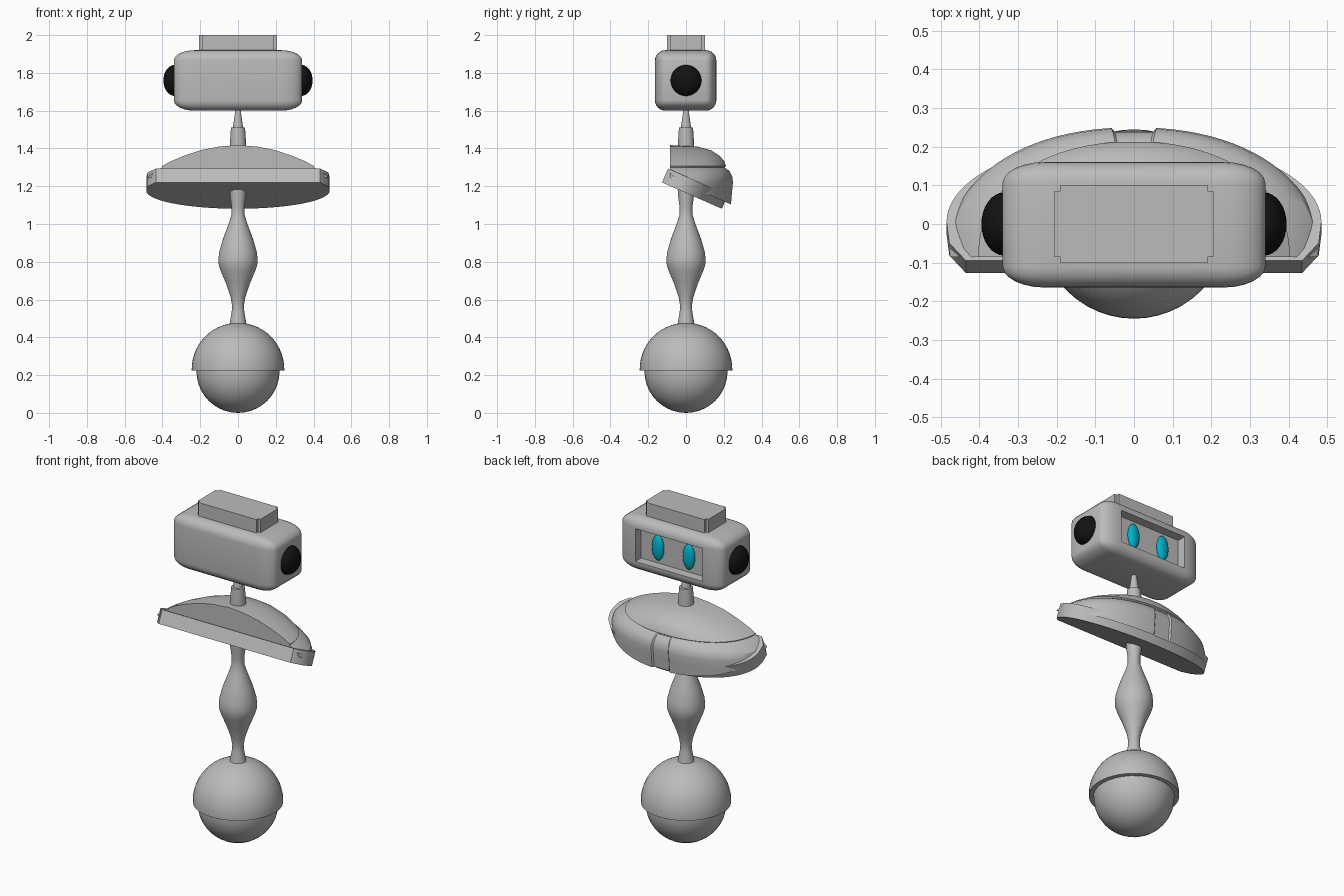
import bpy, bmesh, math
from mathutils import Matrix, Vector

if "Cube" in bpy.data.objects:
    bpy.data.objects.remove(bpy.data.objects["Cube"])


def material(name, rgb):
    m = bpy.data.materials.new(name)
    m.diffuse_color = (*rgb, 1)
    m.use_nodes = True
    m.node_tree.nodes["Principled BSDF"].inputs["Base Color"].default_value = m.diffuse_color
    return m


GREY = material("light_grey", (0.5, 0.5, 0.5))
BLACK = material("black", (0.006, 0.006, 0.006))
CYAN = material("cyan", (0.0, 0.45, 0.6))


def finish(bm, name, mat, angle=35):
    bmesh.ops.recalc_face_normals(bm, faces=bm.faces)
    me = bpy.data.meshes.new(name)
    bm.to_mesh(me)
    bm.free()
    me.materials.append(mat)
    ob = bpy.data.objects.new(name, me)
    bpy.context.collection.objects.link(ob)
    bpy.ops.object.select_all(action='DESELECT')
    ob.select_set(True)
    bpy.context.view_layer.objects.active = ob
    bpy.ops.object.shade_smooth_by_angle(angle=math.radians(angle))
    return ob


def lathe(name, profile, mat, angle=35, n=48):
    """Spin (radius, z) points round the z axis."""
    bm = bmesh.new()
    vs = [bm.verts.new((r, 0, z)) for r, z in profile]
    es = [bm.edges.new(p) for p in zip(vs, vs[1:])]
    bmesh.ops.spin(bm, geom=vs + es, cent=(0, 0, 0), axis=(0, 0, 1),
                   angle=math.tau, steps=n)
    bmesh.ops.remove_doubles(bm, verts=bm.verts, dist=1e-4)
    return finish(bm, name, mat, angle)


def ellipsoid(name, centre, radii, mat):
    bm = bmesh.new()
    bmesh.ops.create_uvsphere(bm, u_segments=32, v_segments=20, radius=1,
                              matrix=Matrix.Translation(centre) @ Matrix.Diagonal((*radii, 1)))
    return finish(bm, name, mat)


def prism(name, outline, depth, place, mat):
    """Extrude a flat outline; place(x, y, t) maps it into the model."""
    bm = bmesh.new()
    low = [bm.verts.new(place(x, y, 0)) for x, y in outline]
    top = [bm.verts.new(place(x, y, depth)) for x, y in outline]
    bm.faces.new(low)
    bm.faces.new(top)
    for i in range(len(low)):
        j = (i + 1) % len(low)
        bm.faces.new((low[i], low[j], top[j], top[i]))
    return finish(bm, name, mat)


def arc(r, z, a0, a1, n=14):
    return [(r * math.cos(math.radians(a0 + (a1 - a0) * i / n)),
             z + r * math.sin(math.radians(a0 + (a1 - a0) * i / n))) for i in range(n + 1)]


# rolling ball and the half-shell cover over it
ellipsoid("ball", (0, 0, 0.22), (0.22, 0.22, 0.22), GREY)
lathe("ball_cover", [(0.2, 0.225), (0.245, 0.225)] + arc(0.245, 0.232, 0, 90), GREY)

# spine with a swollen middle
lathe("spine", [(0.05, 0.45), (0.044, 0.475), (0.034, 0.53), (0.031, 0.565), (0.038, 0.61),
                (0.065, 0.69), (0.093, 0.755), (0.102, 0.785), (0.104, 0.81), (0.1, 0.85),
                (0.08, 0.92), (0.05, 1.0), (0.034, 1.05), (0.034, 1.09), (0.042, 1.15),
                (0.045, 1.2)], GREY)

# tilted chest plate with chamfered corners and a half-oval edge
S, C = math.sin(math.radians(23.7)), math.cos(math.radians(23.7))
half = [(0.435, 0.0), (0.478, 0.05)]
half += [(0.485 * math.cos(a), 0.11 + 0.236 * math.sin(a))
         for a in [math.pi / 2 * i / 24 for i in range(24)]]
outline = half + [(0, 0.346)] + [(-x, y) for x, y in reversed(half)]
prism("chest_plate", outline, 0.08,
      lambda x, u, t: (x, -0.127 + u * C + t * S, 1.22 - u * S + t * C), GREY)

# chest shell: half-oval sections stacked up (z, half width, front reach)
BACK = -0.085
rows = [(1.05, .485, .235), (1.17, .485, .245), (1.22, .485, .25), (1.25, .475, .247),
        (1.28, .44, .232), (1.295, .41, .212), (1.30, .40, .203), (1.306, .403, .213),
        (1.33, .36, .205), (1.36, .29, .18), (1.39, .20, .135), (1.41, .10, .06),
        (1.417, .01, -.07)]
angles = [math.pi * i / 48 for i in range(49) if abs(i - 24) > 1]
angles += [math.pi / 2 + s * d for s in (-1, 1) for d in (0.085, 0.1)]
angles.sort()
bm = bmesh.new()
rings = []
for z, rx, reach in rows:
    ring = []
    for a in angles:
        # the seam down the middle of the lower bulge is sunk a little
        sunk = 0.009 if z < 1.296 and abs(a - math.pi / 2) < 0.09 else 0
        c, s = math.cos(a), max(math.sin(a), 0)
        x = math.copysign(abs(c) ** 0.92, c) * rx
        ring.append(bm.verts.new((x, BACK + (reach - BACK) * s ** 0.92 - sunk, z)))
    rings.append(ring)
for lo, hi in zip(rings, rings[1:]):
    for i in range(len(lo)):
        j = (i + 1) % len(lo)
        bm.faces.new((lo[i], lo[j], hi[j], hi[i]))
bm.faces.new(rings[-1])
bmesh.ops.bisect_plane(bm, geom=bm.verts[:] + bm.edges[:] + bm.faces[:],
                       plane_co=(0, -0.111, 1.257), plane_no=(0, S, C), clear_inner=True)
finish(bm, "chest_shell", GREY, 30)

# neck
lathe("neck", [(0.043, 1.37), (0.043, 1.43), (0.037, 1.51), (0.027, 1.512),
               (0.02, 1.56), (0.012, 1.62)], GREY)

# head: rounded box with a sunken face panel on the +y side
bm = bmesh.new()
bmesh.ops.create_cube(bm, size=1, matrix=Matrix.Diagonal((0.34, 0.325, 0.32, 1)))
bmesh.ops.bevel(bm, geom=bm.edges[:], offset=0.055, segments=6, profile=0.5, affect='EDGES')
bmesh.ops.transform(bm, verts=bm.verts,
                    matrix=Matrix.Translation((0, -0.002, 1.76)) @ Matrix.Diagonal((2, 1, 1, 1)))
bmesh.ops.recalc_face_normals(bm, faces=bm.faces)
bm.normal_update()
panel = max(bm.faces, key=lambda f: f.calc_center_median().y + f.calc_area())
panel = max((f for f in bm.faces if f.normal.y > 0.99), key=lambda f: f.calc_area())
bmesh.ops.inset_individual(bm, faces=[panel], thickness=0.01, depth=0)
bmesh.ops.inset_individual(bm, faces=[panel], thickness=0.004, depth=-0.05)
finish(bm, "head", GREY)

# raised block on the head, with notched corners
W, D, N = 0.207, 0.1, 0.022
corner = [(W, D - N), (W - N, D - N + 0.012), (W - N, D)]
corner = [(W, D - N + 0.006), (W - N + 0.006, D - N + 0.006), (W - N + 0.006, D)]
outline = corner + [(-x, y) for x, y in reversed(corner)]
outline += [(-x, -y) for x, y in corner] + [(x, -y) for x, y in reversed(corner)]
prism("head_block", outline, 0.1, lambda x, y, t: (x, y, 1.9 + t), GREY)

# ears and eyes on both sides
for side, s in (("left", -1), ("right", 1)):
    ellipsoid(side + "_ear", (s * 0.335, 0, 1.76), (0.06, 0.082, 0.082), BLACK)
    ellipsoid(side + "_eye", (s * 0.102, 0.118, 1.76), (0.038, 0.022, 0.075), CYAN)
